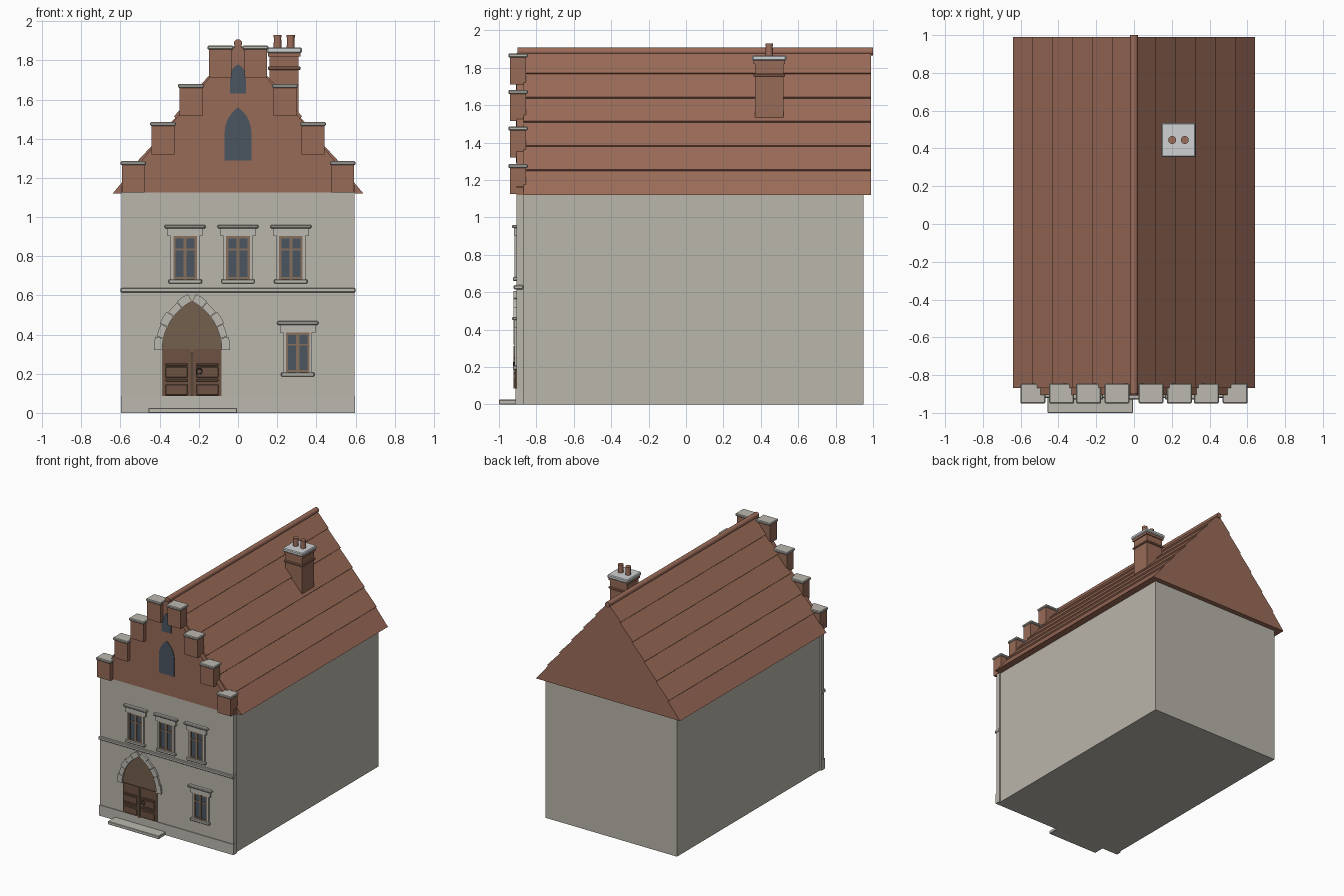
import bpy, bmesh, math

if "Cube" in bpy.data.objects:
    bpy.data.objects.remove(bpy.data.objects["Cube"])


def mat(name, r, g, b):
    m = bpy.data.materials.new(name)
    m.diffuse_color = (r, g, b, 1)
    m.use_nodes = True
    m.node_tree.nodes["Principled BSDF"].inputs["Base Color"].default_value = m.diffuse_color
    return m


PLASTER = mat("plaster", 0.49, 0.465, 0.405)
STONE = mat("stone_trim", 0.50, 0.48, 0.43)
BRICK = mat("brick", 0.31, 0.145, 0.095)
TILE = mat("roof_tile", 0.33, 0.15, 0.10)
DOOR = mat("door_wood", 0.15, 0.085, 0.055)
ARCHWOOD = mat("arch_panel_wood", 0.17, 0.115, 0.078)
FRAME = mat("window_wood", 0.24, 0.165, 0.11)
GLASS = mat("glass", 0.07, 0.09, 0.12)
CAP = mat("chimney_cap_stone", 0.62, 0.64, 0.65)
IRON = mat("dark_iron", 0.03, 0.03, 0.03)

WALL = -0.905  # front plane of the facade


def finish(name, bm, m):
    bmesh.ops.recalc_face_normals(bm, faces=bm.faces)
    me = bpy.data.meshes.new(name)
    bm.to_mesh(me)
    bm.free()
    me.materials.append(m)
    ob = bpy.data.objects.new(name, me)
    bpy.context.collection.objects.link(ob)
    return ob


def prism(name, pts, y0, y1, m):
    """Extrude an x-z outline from y0 to y1."""
    bm = bmesh.new()
    f = bm.faces.new([bm.verts.new((x, y0, z)) for x, z in pts])
    new = bmesh.ops.extrude_face_region(bm, geom=[f])["geom"]
    bmesh.ops.translate(bm, vec=(0, y1 - y0, 0),
                        verts=[v for v in new if isinstance(v, bmesh.types.BMVert)])
    return finish(name, bm, m)


def box(name, x0, x1, y0, y1, z0, z1, m, bevel=0.0):
    ob = prism(name, [(x0, z0), (x1, z0), (x1, z1), (x0, z1)], y0, y1, m)
    if bevel:
        b = ob.modifiers.new("bevel", "BEVEL")
        b.width, b.segments = bevel, 1
    return ob


def cyl(name, loc, r, depth, m, axis="Z", r2=None, n=20):
    rot = (math.pi / 2, 0, 0) if axis == "Y" else (0, 0, 0)
    bpy.ops.mesh.primitive_cone_add(vertices=n, radius1=r, radius2=r if r2 is None else r2,
                                    depth=depth, location=loc, rotation=rot)
    ob = bpy.context.object
    ob.name = name
    ob.data.materials.append(m)
    bpy.ops.object.shade_smooth_by_angle()
    return ob


def pointed(cx, w, z0, spring, apex, n=8):
    """Outline of a pointed-arch opening."""
    h = apex - spring
    R = (w * w + h * h) / (2 * w)
    a = math.asin(h / R)
    arc = [(w - R + R * math.cos(a * i / n), spring + R * math.sin(a * i / n)) for i in range(n + 1)]
    right = [(w, z0)] + arc
    return [(cx + x, z) for x, z in right] + [(cx - x, z) for x, z in reversed(right[:-1])]


# Main body, facade slab, plinth and string course
box("body", -0.585, 0.585, -0.87, 0.95, 0, 1.125, PLASTER)
box("facade", -0.595, 0.595, WALL, -0.868, 0, 1.125, PLASTER)
box("plinth", -0.597, 0.597, WALL - 0.006, -0.868, 0, 0.085, STONE)
box("string_course", -0.6, 0.6, WALL - 0.016, -0.87, 0.615, 0.638, STONE, 0.004)
box("door_step", -0.458, -0.005, -1.0, -0.9, 0, 0.025, STONE, 0.003)

# Roof: solid prism with overlapping tile courses
N, HALF, EAVE, RIDGE = 6, 0.64, 1.12, 1.895
side = []
for i in range(N):
    t0, t1 = i / N, (i + 1) / N
    for t, lift in ((t0, 0.012 if i else 0.0), (t1, 0.0)):
        side.append((HALF * (1 - t) + lift * 0.6, EAVE + (RIDGE - EAVE) * t + lift * 0.6))
roof = side + [(-x, z) for x, z in reversed(side[:-1])]
prism("roof", roof, -0.868, 0.99, TILE)
cyl("ridge_tiles", (0, 0.05, 1.887), 0.021, 1.9, TILE, "Y")

# Stepped gable: brick wall with capped merlons
prism("gable_wall", [(-0.597, 1.12), (0.597, 1.12), (0.597, 1.16), (0.01, 1.878),
                     (-0.01, 1.878), (-0.597, 1.16)], WALL, -0.862, BRICK)
for s in (-1, 1):
    for k, (x, z0, z1) in enumerate([(0.535, 1.125, 1.265), (0.383, 1.32, 1.465),
                                     (0.24, 1.515, 1.66), (0.09, 1.71, 1.855)]):
        tag = f"{'left' if s < 0 else 'right'}_{k + 1}"
        cx = s * x
        box("merlon_" + tag, cx - 0.058, cx + 0.058, -0.941, -0.856, z0, z1, BRICK)
        box("merlon_cap_" + tag, cx - 0.066, cx + 0.066, -0.95, -0.845, z1, z1 + 0.02, STONE, 0.005)

# Gable lancet windows
prism("gable_window_large", pointed(0, 0.068, 1.29, 1.43, 1.56), WALL - 0.004, WALL + 0.01, GLASS)
prism("gable_window_small", pointed(0, 0.042, 1.63, 1.71, 1.78), WALL - 0.004, WALL + 0.01, GLASS)


def window(name, cx, z0, z1):
    """Casement with stone surround, sill and hood; z0..z1 is the opening."""
    w, f, b = 0.06, WALL - 0.012, WALL + 0.01
    box(name + "_glass", cx - w, cx + w, WALL - 0.003, b, z0, z1, GLASS)
    for s in (-1, 1):
        xs = sorted((cx + s * w, cx + s * 0.074))
        box(name + "_jamb", xs[0], xs[1], f, b, z0, z1, STONE)
        xs = sorted((cx + s * w, cx + s * 0.049))
        box(name + "_stile", xs[0], xs[1], WALL - 0.008, b, z0, z1, FRAME)
    for za, zb in ((z0, z0 + 0.012), (z1 - 0.012, z1), (z0 + 0.67 * (z1 - z0), z0 + 0.67 * (z1 - z0) + 0.01)):
        box(name + "_rail", cx - w, cx + w, WALL - 0.007, b, za, zb, FRAME)
    box(name + "_mullion", cx - 0.008, cx + 0.008, WALL - 0.009, b, z0, z1, FRAME)
    box(name + "_sill", cx - 0.085, cx + 0.085, WALL - 0.02, b, z0 - 0.022, z0, STONE, 0.004)
    box(name + "_lintel", cx - 0.09, cx + 0.09, WALL - 0.014, b, z1, z1 + 0.042, STONE)
    box(name + "_hood", cx - 0.105, cx + 0.105, WALL - 0.025, b, z1 + 0.04, z1 + 0.058, STONE, 0.005)


for k, x in enumerate((-0.27, 0.0, 0.27)):
    window(f"upper_window_{k + 1}", x, 0.682, 0.902)
window("lower_window", 0.305, 0.207, 0.41)

# Pointed doorway: infill panel, leaves, rails and handle
DX, DW, SPRING, APEX = -0.235, 0.152, 0.32, 0.57
prism("arch_panel", pointed(DX, DW, 0.085, SPRING, APEX), WALL - 0.004, WALL + 0.01, ARCHWOOD)
for s in (-1, 1):
    a, b = sorted((DX + s * 0.004, DX + s * (DW - 0.003)))
    box("door_leaf", a, b, WALL - 0.009, WALL, 0.085, 0.325, DOOR)
    a, b = sorted((DX + s * 0.022, DX + s * 0.135))
    for z in (0.16, 0.24):
        box("door_rail", a, b, WALL - 0.017, WALL, z, z + 0.013, DOOR, 0.003)
    for z in (0.09, 0.18):
        box("door_panel", a, b, WALL - 0.012, WALL, z, z + 0.055, DOOR, 0.003)
box("door_astragal", DX - 0.006, DX + 0.006, WALL - 0.018, WALL, 0.085, 0.312, FRAME)
bpy.ops.mesh.primitive_torus_add(location=(-0.198, WALL - 0.016, 0.212), rotation=(math.pi / 2, 0, 0),
                                 major_radius=0.014, minor_radius=0.003,
                                 major_segments=20, minor_segments=8)
bpy.context.object.name = "door_ring"
bpy.context.object.data.materials.append(IRON)
bpy.ops.object.shade_smooth_by_angle()

# Arch stones, radial blocks on both sides
rise = APEX - SPRING
R = (DW * DW + rise * rise) / (2 * DW)
total = math.asin(rise / R)
for s in (-1, 1):
    for i in range(5):
        a0, a1 = total * i / 5 + 0.004, total * (i + 1) / 5 - 0.004
        ro = R + (0.043 if i % 2 == 0 else 0.036)
        pts = [(DX + s * (DW - R + r * math.cos(a)), SPRING + r * math.sin(a))
               for r, a in ((R, a0), (ro, a0), (ro, (a0 + a1) / 2), (ro, a1), (R, a1), (R, (a0 + a1) / 2))]
        prism("arch_stone", pts, WALL - 0.016, WALL + 0.005, STONE)

# Chimney with band, cap and two pots
box("chimney_shaft", 0.162, 0.31, 0.37, 0.52, 1.5, 1.84, BRICK)
box("chimney_band", 0.153, 0.319, 0.361, 0.529, 1.752, 1.768, BRICK, 0.003)
box("chimney_collar", 0.154, 0.318, 0.362, 0.528, 1.82, 1.84, BRICK)
box("chimney_cap", 0.146, 0.326, 0.354, 0.536, 1.838, 1.866, CAP, 0.006)
for x in (0.202, 0.269):
    cyl("chimney_pot", (x, 0.445, 1.89), 0.021, 0.08, TILE, r2=0.018)
    cyl("chimney_pot_rim", (x, 0.445, 1.923), 0.021, 0.014, TILE)
